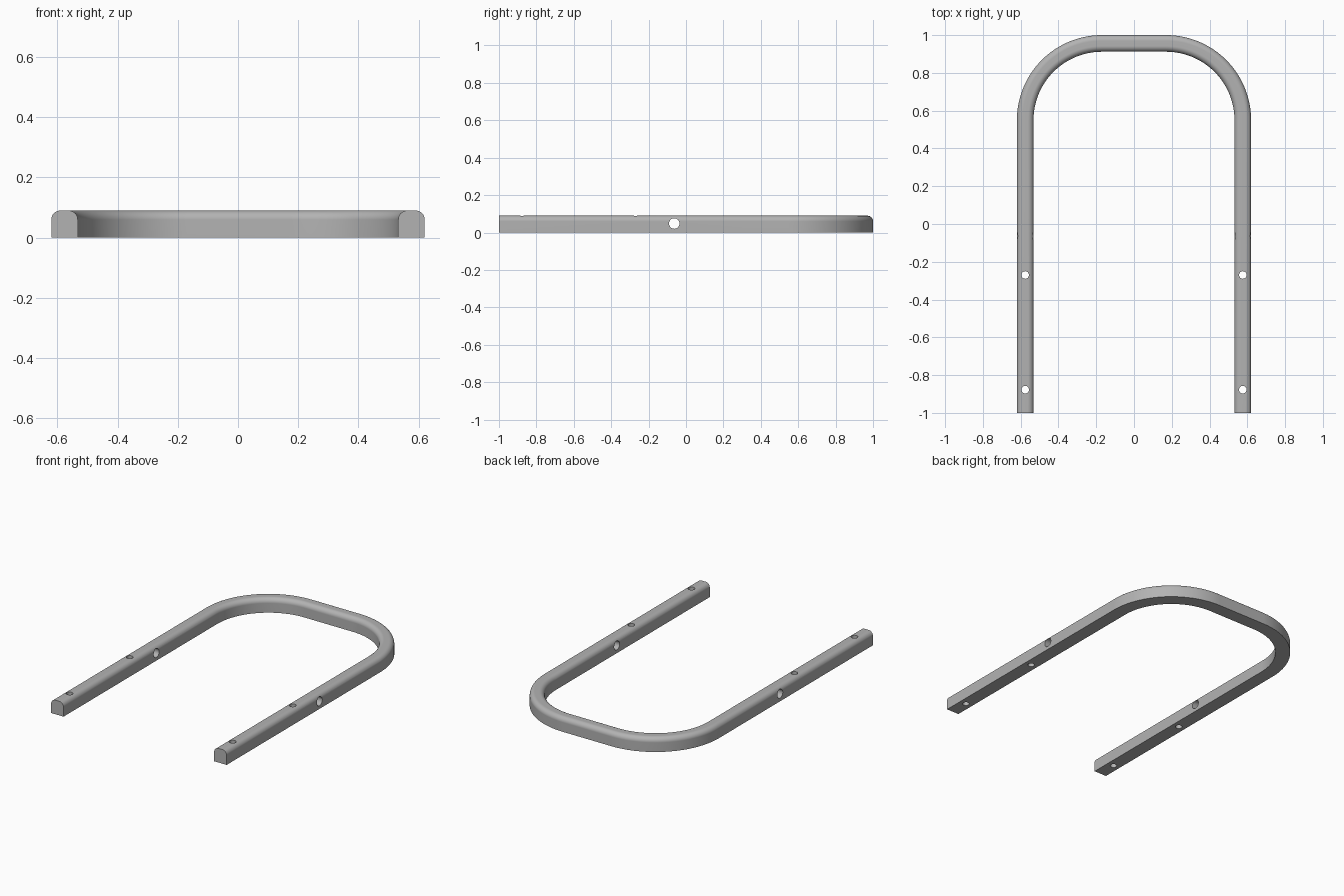
import bpy, bmesh
from math import sin, cos, pi, radians
from mathutils import Vector

cube = bpy.data.objects.get("Cube")
if cube:
    bpy.data.objects.remove(cube)

WIDTH, HEIGHT, ROUND = 0.088, 0.09, 0.03
OUTER_X, BEND = 0.62, 0.45
MID_X = OUTER_X - WIDTH / 2

grey = bpy.data.materials.new("plain_grey")
grey.use_nodes = True
colour = (0.45, 0.45, 0.45, 1)
grey.diffuse_color = colour
grey.node_tree.nodes["Principled BSDF"].inputs["Base Color"].default_value = colour


def arc(cx, cy, radius, start, end, steps):
    angles = [start + (end - start) * i / steps for i in range(steps + 1)]
    return [(cx + radius * cos(a), cy + radius * sin(a)) for a in angles]


# Cross-section: flat base, rounded upper corners (offset outward, height)
half = WIDTH / 2
section = [(-half, 0), (half, 0)]
section += arc(half - ROUND, HEIGHT - ROUND, ROUND, 0, pi / 2, 8)
section += arc(ROUND - half, HEIGHT - ROUND, ROUND, pi / 2, pi, 8)

# Path of the U: right leg, two quarter bends, left leg, each with its outward direction
stations = [(Vector((MID_X, -1, 0)), Vector((1, 0, 0)))]
for side, start in ((1, 0), (-1, pi / 2)):
    centre = Vector((side * (OUTER_X - BEND), 1 - BEND, 0))
    for i in range(33):
        a = start + pi / 2 * i / 32
        out = Vector((cos(a), sin(a), 0))
        stations.append((centre + out * (BEND - half), out))
stations.append((Vector((-MID_X, -1, 0)), Vector((-1, 0, 0))))

# Sweep the section along the path
bm = bmesh.new()
rings = [[bm.verts.new(p + out * u + Vector((0, 0, z))) for u, z in section]
         for p, out in stations]
n = len(section)
for a, b in zip(rings, rings[1:]):
    for i in range(n):
        j = (i + 1) % n
        bm.faces.new((a[i], a[j], b[j], b[i]))
bm.faces.new(rings[0])
bm.faces.new(rings[-1])
bmesh.ops.recalc_face_normals(bm, faces=bm.faces)
mesh = bpy.data.meshes.new("u_frame")
bm.to_mesh(mesh)
bm.free()
frame = bpy.data.objects.new("u_frame", mesh)
bpy.context.collection.objects.link(frame)
mesh.materials.append(grey)
bpy.context.view_layer.objects.active = frame


# Bolt holes drilled through both legs
def drill(x, y, z, radius, turn):
    bpy.ops.mesh.primitive_cylinder_add(vertices=32, radius=radius, depth=0.3,
                                        location=(x, y, z), rotation=(0, turn, 0))
    cutter = bpy.context.object
    cutter.name = "hole_cutter"
    cutter.hide_render = True
    cutter.data.materials.append(grey)
    bpy.context.view_layer.objects.active = frame
    mod = frame.modifiers.new("hole", "BOOLEAN")
    mod.operation, mod.solver, mod.object = "DIFFERENCE", "EXACT", cutter
    bpy.ops.object.modifier_apply(modifier=mod.name)
    bpy.data.objects.remove(cutter)


for side in (-1, 1):
    for y in (-0.27, -0.877):
        drill(side * MID_X, y, HEIGHT / 2, 0.02, 0)
    drill(side * MID_X, -0.063, 0.048, 0.028, pi / 2)

# Smooth the round surfaces, keep the creases crisp
bpy.ops.object.select_all(action="DESELECT")
frame.select_set(True)
bpy.context.view_layer.objects.active = frame
bpy.ops.object.shade_smooth_by_angle(angle=radians(30))
normals = frame.modifiers.new("weighted_normals", "WEIGHTED_NORMAL")
normals.keep_sharp = True
